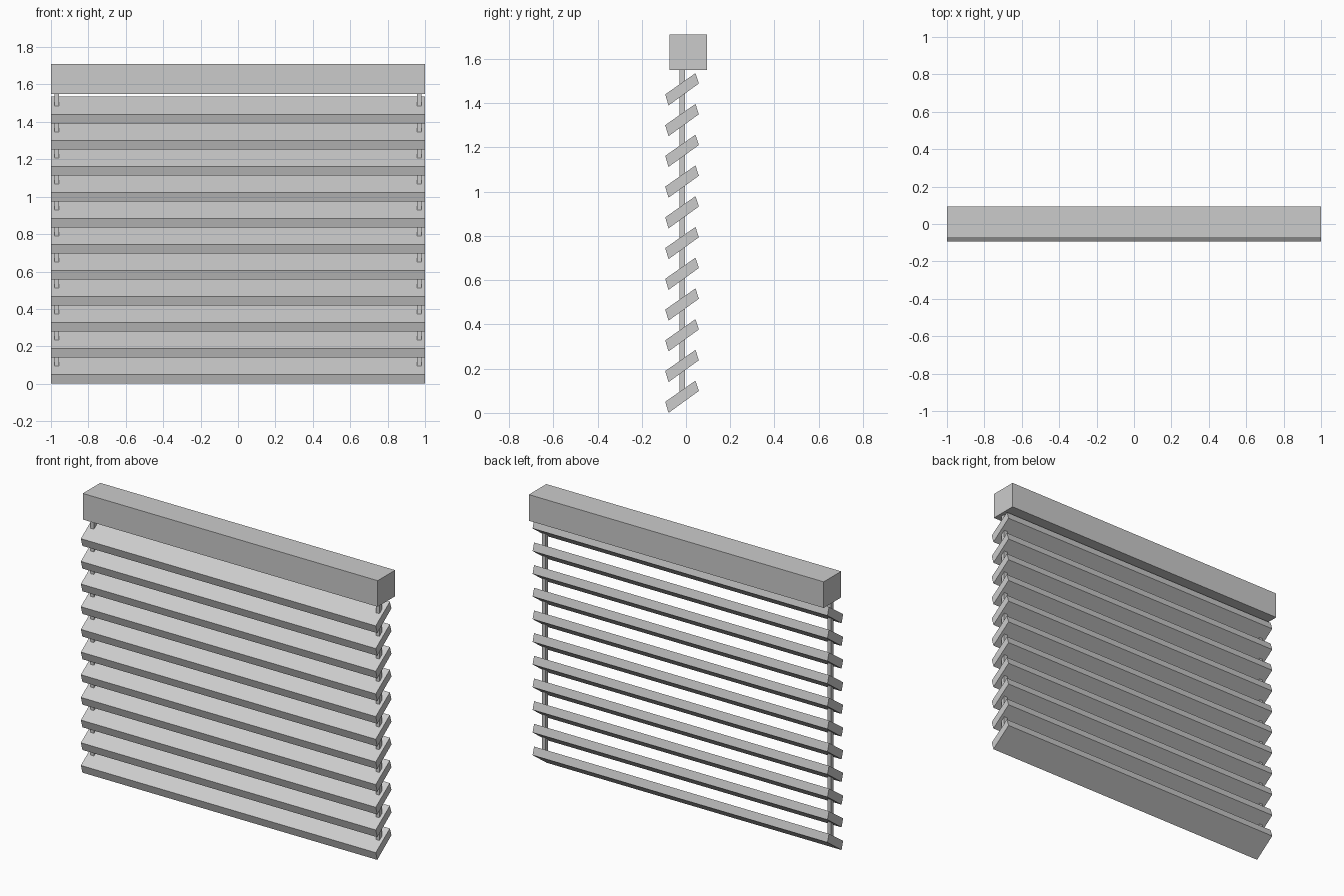
import bpy
import bmesh

cube = bpy.data.objects.get("Cube")
if cube:
    bpy.data.objects.remove(cube, do_unlink=True)

# One flat grey for the whole blind
grey = bpy.data.materials.new("light_grey")
grey.use_nodes = True
colour = (0.6, 0.6, 0.6, 1)
grey.diffuse_color = colour
grey.node_tree.nodes["Principled BSDF"].inputs["Base Color"].default_value = colour


def extrude_profile(name, profile, x0, x1):
    """Extrude a (y, z) outline along x into a closed prism."""
    bm = bmesh.new()
    face = bm.faces.new([bm.verts.new((x0, y, z)) for y, z in profile])
    ext = bmesh.ops.extrude_face_region(bm, geom=[face])
    moved = [g for g in ext["geom"] if isinstance(g, bmesh.types.BMVert)]
    bmesh.ops.translate(bm, verts=moved, vec=(x1 - x0, 0, 0))
    bmesh.ops.recalc_face_normals(bm, faces=bm.faces)
    mesh = bpy.data.meshes.new(name)
    bm.to_mesh(mesh)
    bm.free()
    mesh.materials.append(grey)
    obj = bpy.data.objects.new(name, mesh)
    bpy.context.collection.objects.link(obj)
    return obj


def rectangle(y0, y1, z0, z1):
    return [(y0, z0), (y1, z0), (y1, z1), (y0, z1)]


# Head rail
extrude_profile("head_rail", rectangle(-0.075, 0.094, 1.55, 1.71), -1, 1)

# Tilted slats, evenly spaced
SLAT = [(-0.079, 0), (0.058, 0.099), (0.043, 0.146), (-0.094, 0.05)]
PITCH = 0.139
for i in range(11):
    slat = extrude_profile(f"slat_{i + 1}", SLAT, -1, 1)
    slat.location.z = i * PITCH

# Support cords at both ends
for side, x in (("left", 0.968), ("right", -0.968)):
    extrude_profile(f"{side}_cord", rectangle(-0.03, -0.005, 0.07, 1.56),
                    x - 0.012, x + 0.012)
